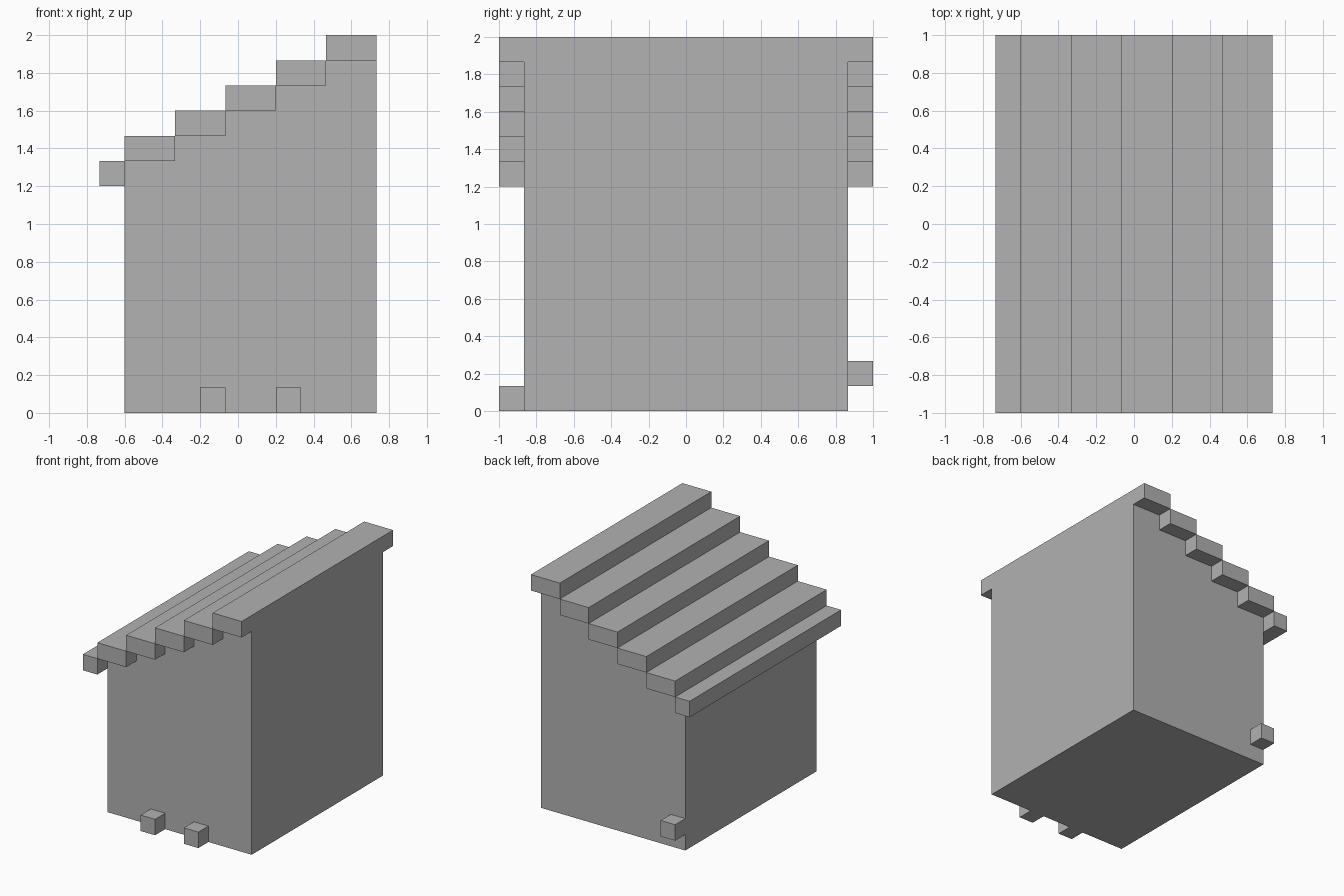
import bpy
import bmesh

cube = bpy.data.objects.get("Cube")
if cube:
    bpy.data.objects.remove(cube, do_unlink=True)

U = 2 / 15  # one block

grey = bpy.data.materials.new("plain_grey")
grey.use_nodes = True
colour = (0.445, 0.445, 0.445, 1)
grey.diffuse_color = colour
grey.node_tree.nodes["Principled BSDF"].inputs["Base Color"].default_value = colour


def extrude_profile(name, points, y0, y1):
    """Extrude an x-z outline, given in blocks, from y0 to y1."""
    bm = bmesh.new()
    face = bm.faces.new([bm.verts.new((x * U, y0 * U, z * U)) for x, z in points])
    new = bmesh.ops.extrude_face_region(bm, geom=[face])["geom"]
    verts = [v for v in new if isinstance(v, bmesh.types.BMVert)]
    bmesh.ops.translate(bm, verts=verts, vec=(0, (y1 - y0) * U, 0))
    bmesh.ops.recalc_face_normals(bm, faces=bm.faces)
    mesh = bpy.data.meshes.new(name)
    bm.to_mesh(mesh)
    bm.free()
    mesh.materials.append(grey)
    obj = bpy.data.objects.new(name, mesh)
    bpy.context.collection.objects.link(obj)
    return obj


def block(name, x0, x1, y0, y1, z0, z1):
    return extrude_profile(name, [(x0, z0), (x1, z0), (x1, z1), (x0, z1)], y0, y1)


LEFT, RIGHT, WALL, EAVE = -4.5, 5.5, 6.5, 7.5
STEPS = 5

# Walls with a stepped top that follows the roof
outline = [(RIGHT, 0), (LEFT, 0)]
for i in range(STEPS):
    x, z = LEFT + 2 * i, 10 + i
    outline += [(x, z), (x + 2, z)]
extrude_profile("walls", outline, -WALL, WALL)

# Stepped roof slabs, overhanging front and back
block("eave_slab", LEFT - 1, LEFT, -EAVE, EAVE, 9, 10)
for i in range(STEPS):
    x, z = LEFT + 2 * i, 10 + i
    block(f"roof_slab_{i + 1}", x, x + 2, -EAVE, EAVE, z, z + 1)

# Small blocks at the foot of the front wall and on the back wall
for i, x in enumerate((-1.5, 1.5)):
    block(f"front_block_{i + 1}", x, x + 1, -EAVE, -WALL, 0, 1)
block("back_block", LEFT, LEFT + 1, WALL, EAVE, 1, 2)
